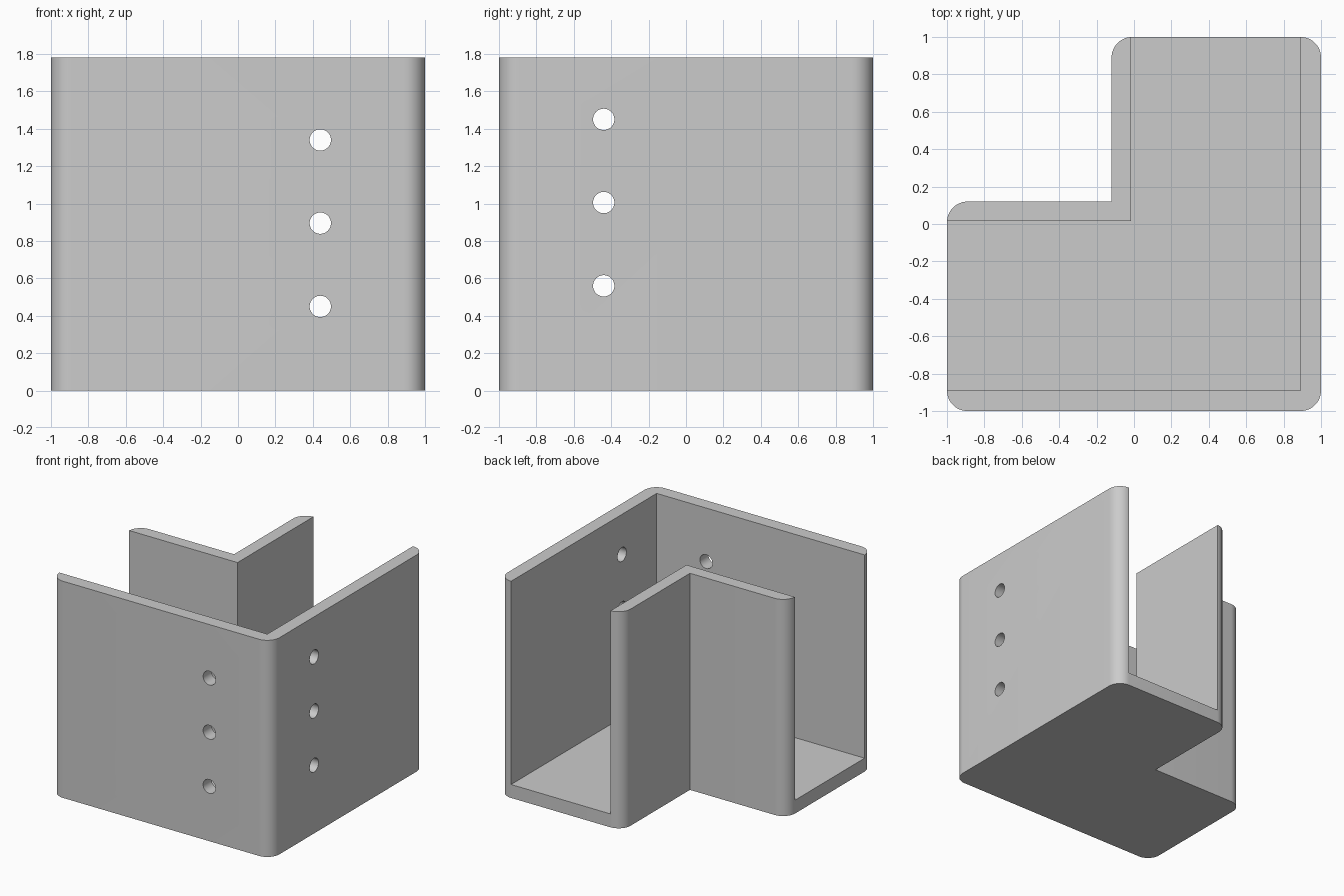
import bpy, bmesh, math
from mathutils import Matrix

if "Cube" in bpy.data.objects:
    bpy.data.objects.remove(bpy.data.objects["Cube"])

H, T = 1.78, 0.11          # height, wall thickness
STEP = 0.12                # position of the re-entrant corner
HOLE_R = 0.057

grey = bpy.data.materials.new("grey")
grey.diffuse_color = (0.6, 0.6, 0.6, 1)
grey.use_nodes = True
grey.node_tree.nodes["Principled BSDF"].inputs["Base Color"].default_value = grey.diffuse_color


def rounded(points, r, steps=12):
    """Counter-clockwise outline; corners flagged True get a quarter-circle."""
    out = []
    n = len(points)
    for i, (x, y, is_round) in enumerate(points):
        if not is_round:
            out.append((x, y))
            continue
        px, py, _ = points[i - 1]
        nx, ny, _ = points[(i + 1) % n]
        lp, ln = math.hypot(px - x, py - y), math.hypot(nx - x, ny - y)
        a = ((px - x) / lp * r, (py - y) / lp * r)
        b = ((nx - x) / ln * r, (ny - y) / ln * r)
        for k in range(steps + 1):
            t = k / steps * math.pi / 2
            u, v = 1 - math.sin(t), 1 - math.cos(t)
            out.append((x + a[0] * u + b[0] * v, y + a[1] * u + b[1] * v))
    return out


def finish(name, bm):
    bmesh.ops.recalc_face_normals(bm, faces=bm.faces)
    mesh = bpy.data.meshes.new(name)
    bm.to_mesh(mesh)
    bm.free()
    mesh.materials.append(grey)
    ob = bpy.data.objects.new(name, mesh)
    bpy.context.collection.objects.link(ob)
    return ob


def prism(name, outline, z0, z1):
    bm = bmesh.new()
    face = bm.faces.new([bm.verts.new((x, y, z0)) for x, y in outline])
    top = bmesh.ops.extrude_face_region(bm, geom=[face])["geom"]
    bmesh.ops.translate(bm, vec=(0, 0, z1 - z0),
                        verts=[g for g in top if isinstance(g, bmesh.types.BMVert)])
    return finish(name, bm)


# L-shaped block with rounded outer corners
bracket = prism("corner_bracket", rounded([
    (-1, -1, True), (1, -1, True), (1, 1, True),
    (-STEP, 1, True), (-STEP, STEP, False), (-1, STEP, True)], T), 0, H)

# L-shaped channel, open at both ends and the top, leaving walls and floor
e, s, w = 1.2, STEP - T + 0.005, 1 - T
channel = prism("channel_cutter", [
    (-e, -w), (w, -w), (w, e), (-s, e), (-s, s), (-e, s)], T, H + 0.2)

# Screw holes through the front and right walls
bm = bmesh.new()
for i in range(3):
    for loc, rot in (((0.44, -0.95, 0.45 + i * 0.445), Matrix.Rotation(math.pi / 2, 4, 'X')),
                     ((0.95, -0.44, 0.56 + i * 0.445), Matrix.Rotation(math.pi / 2, 4, 'Y'))):
        bmesh.ops.create_cone(bm, cap_ends=True, segments=48, radius1=HOLE_R,
                              radius2=HOLE_R, depth=0.3,
                              matrix=Matrix.Translation(loc) @ rot)
holes = finish("hole_cutter", bm)

for cutter in (channel, holes):
    mod = bracket.modifiers.new(cutter.name, 'BOOLEAN')
    mod.operation, mod.solver, mod.object = 'DIFFERENCE', 'EXACT', cutter
    bpy.context.view_layer.objects.active = bracket
    bracket.select_set(True)
    bpy.ops.object.modifier_apply(modifier=mod.name)
    bpy.data.objects.remove(cutter)

bpy.ops.object.shade_smooth_by_angle(angle=math.radians(30))
